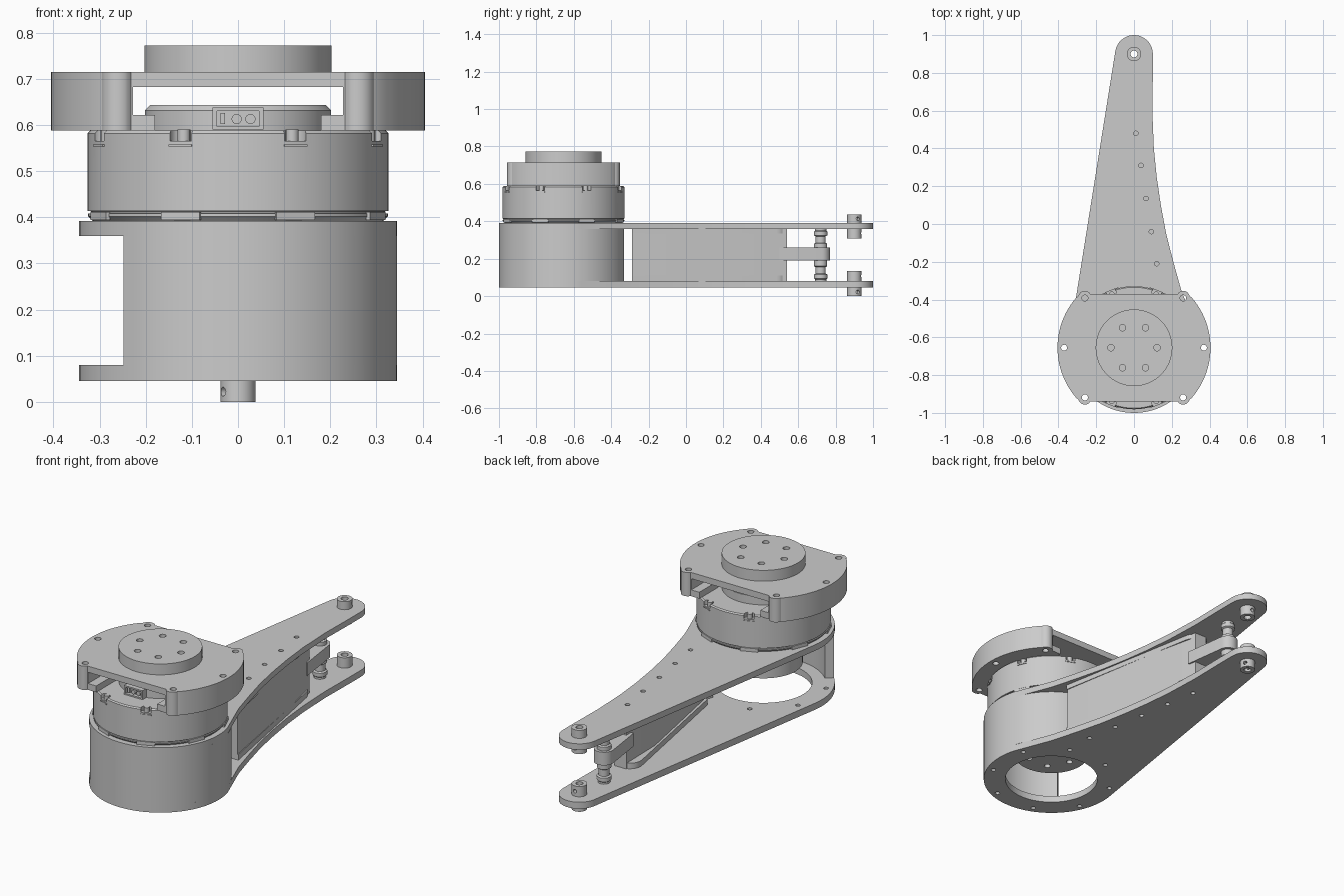
import bpy, bmesh
from math import sin, cos, pi, radians
from mathutils import Matrix, Vector

if "Cube" in bpy.data.objects:
    bpy.data.objects.remove(bpy.data.objects["Cube"])

CY = -0.655  # y of the motor axis


def arc(cx, cy, r, a0, a1, n):
    return [(cx + r * cos(radians(a0 + (a1 - a0) * i / n)),
             cy + r * sin(radians(a0 + (a1 - a0) * i / n))) for i in range(n + 1)]


def finish(name, bm):
    bmesh.ops.recalc_face_normals(bm, faces=bm.faces)
    me = bpy.data.meshes.new(name)
    bm.to_mesh(me)
    bm.free()
    ob = bpy.data.objects.new(name, me)
    bpy.context.collection.objects.link(ob)
    return ob


def prism(name, pts, z0, z1):
    bm = bmesh.new()
    f = bm.faces.new([bm.verts.new((x, y, z0)) for x, y in pts])
    r = bmesh.ops.extrude_face_region(bm, geom=[f])
    bmesh.ops.translate(bm, vec=(0, 0, z1 - z0),
                        verts=[v for v in r['geom'] if isinstance(v, bmesh.types.BMVert)])
    return finish(name, bm)


def box(name, x0, x1, y0, y1, z0, z1):
    return prism(name, [(x0, y0), (x1, y0), (x1, y1), (x0, y1)], z0, z1)


def cylinders(name, spots, z0, z1, seg=20):
    bm = bmesh.new()
    for x, y, r in spots:
        bmesh.ops.create_cone(bm, cap_ends=True, segments=seg, radius1=r, radius2=r, depth=z1 - z0,
                              matrix=Matrix.Translation((x, y, (z0 + z1) / 2)))
    return finish(name, bm)


def lathe(name, profile, x, y, seg=64):
    # profile of (radius, z), starting and ending on the axis
    bm = bmesh.new()
    vs = [bm.verts.new((x + r, y, z)) for r, z in profile]
    es = [bm.edges.new(p) for p in zip(vs, vs[1:])]
    bmesh.ops.spin(bm, geom=vs + es, cent=(x, y, 0), axis=(0, 0, 1), angle=2 * pi, steps=seg)
    bmesh.ops.remove_doubles(bm, verts=bm.verts, dist=1e-5)
    return finish(name, bm)


def rod(name, p, d, r, length, seg=16):
    bm = bmesh.new()
    rot = Vector(d).to_track_quat('Z', 'Y').to_matrix().to_4x4()
    bmesh.ops.create_cone(bm, cap_ends=True, segments=seg, radius1=r, radius2=r, depth=length,
                          matrix=Matrix.Translation(p) @ rot)
    return finish(name, bm)


def cut(ob, cutter):
    m = ob.modifiers.new("cut", 'BOOLEAN')
    m.operation, m.solver, m.object = 'DIFFERENCE', 'EXACT', cutter
    bpy.context.view_layer.objects.active = ob
    bpy.ops.object.modifier_apply(modifier=m.name)
    bpy.data.objects.remove(cutter)


def ring(r, n, size, start=0):
    return [(r * cos(radians(start) + 2 * pi * i / n), CY + r * sin(radians(start) + 2 * pi * i / n), size)
            for i in range(n)]


# Two arm plates, rounded at both ends with a curved right edge
outline = (arc(0, 0.9, 0.1, 0, 171, 18) + arc(0, CY, 0.345, 171, 376, 50)
           + [(0.25, -0.35), (0.208, -0.2), (0.17, -0.05), (0.142, 0.1), (0.12, 0.25),
              (0.105, 0.4), (0.097, 0.6), (0.1, 0.8)])
arm_screws = [(0.12, -0.21, 0.012), (0.092, -0.04, 0.012), (0.063, 0.135, 0.012),
              (0.037, 0.31, 0.012), (0.01, 0.48, 0.012)]
for name, z0, z1 in (("lower_plate", 0.045, 0.08), ("upper_plate", 0.36, 0.392)):
    plate = prism(name, outline, z0, z1)
    cut(plate, cylinders("cutter", arm_screws + ring(0.31, 8, 0.012, 22.5) + [(0, 0.9, 0.025)],
                         z0 - 0.05, z1 + 0.05))
    cut(plate, cylinders("cutter", [(0, CY, 0.235)], z0 - 0.05, z1 + 0.05, 64))

# Curved housing wall, open on the left
wall = arc(0, CY, 0.345, 224, 430, 50) + arc(0, CY, 0.3, 430, 224, 50)
prism("housing_wall", wall, 0.08, 0.36)

# Web between the plates, with rounded flanges and a tongue
prism("web", [(0.2, -0.29), (0.1, 0.29), (0.045, 0.54), (-0.025, 0.54), (-0.02, 0.29), (0.09, -0.29)],
      0.08, 0.36)
flange = arc(0.0, 0.475, 0.065, 8, 188, 16) + [(0.075, -0.29), (0.205, -0.29)]
prism("web_flange_lower", flange, 0.08, 0.11)
prism("web_flange_upper", flange, 0.335, 0.36)
prism("tongue", arc(-0.02, 0.72, 0.05, 8, 188, 16) + [(-0.04, 0.5), (0.06, 0.5)], 0.19, 0.26)

# Spool-shaped spacer through the tongue
half = [(0.035, 0.26), (0.035, 0.28), (0.027, 0.285), (0.027, 0.32), (0.036, 0.325), (0.036, 0.345),
        (0.03, 0.35), (0.03, 0.36), (0, 0.36)]
mirrored = [(r, 0.44 - z) for r, z in reversed(half)]
lathe("spacer", mirrored + half, -0.02, 0.72, 24)

# Hollow pins at the arm tip and under the hub, each with a side set-screw hole
for name, x, y, z0, z1, zs in (("lower_tip_pin", 0, 0.9, 0, 0.135, 0.022),
                               ("upper_tip_pin", 0, 0.9, 0.308, 0.435, 0.413),
                               ("hub_pin", 0.165, -0.62, 0.12, 0.195, 0.14)):
    pin = cylinders(name, [(x, y, 0.038)], z0, z1, 32)
    cut(pin, cylinders("cutter", [(x, y, 0.018)], z0 - 0.02, z1 + 0.02, 16))
    d = Vector((0.85, 0.5, 0))
    for sgn in (-1, 1):
        cut(pin, rod("cutter", Vector((x, y, zs)) + d * 0.035 * sgn, d, 0.01, 0.05))
    if name != "hub_pin":
        zc = 0.128 if zs < 0.2 else 0.318
        cut(pin, rod("cutter", (x, y + 0.04, 0.107 if zs < 0.2 else 0.336), (0, 1, 0), 0.01, 0.05))

# Drive hub hanging below the motor
hub = cylinders("drive_hub", [(0, CY, 0.19)], 0.19, 0.41, 64)
cut(hub, cylinders("cutter", ring(0.12, 6, 0.016), 0.15, 0.21))

# Motor body with notched top rim and bottom edge
motor = lathe("motor", [(0, 0.392), (0.315, 0.392), (0.325, 0.402), (0.325, 0.408), (0.319, 0.409),
                        (0.319, 0.413), (0.326, 0.414), (0.326, 0.582), (0.32, 0.588), (0, 0.588)], 0, CY, 96)
cut(motor, cylinders("cutter", ring(0.318, 8, 0.026, 22.5), 0.565, 0.62))
cylinders("motor_screws", ring(0.307, 8, 0.014, 22.5), 0.56, 0.59, 16)
for i in range(8):
    a = radians(22.5 + 45 * i)
    tab = box("motor_tab", -0.027, 0.027, -0.004, 0.004, 0.553, 0.558)
    tab.matrix_world = Matrix.Translation((0.325 * cos(a), CY + 0.325 * sin(a), 0)) @ Matrix.Rotation(a + pi / 2, 4, 'Z')
    foot = box("motor_foot", -0.045, 0.045, -0.006, 0.003, 0.394, 0.412)
    foot.matrix_world = Matrix.Translation((0.322 * cos(a), CY + 0.322 * sin(a), 0)) @ Matrix.Rotation(a + pi / 2, 4, 'Z')
lathe("motor_cap", [(0, 0.58), (0.202, 0.58), (0.202, 0.632), (0.19, 0.644), (0, 0.644)], 0, CY)

# Connector socket with two round contacts
socket = box("connector", -0.055, 0.055, -0.885, -0.8, 0.59, 0.638)
cut(socket, box("cutter", -0.045, 0.045, -0.9, -0.865, 0.597, 0.63))
for x in (-0.003, 0.027):
    rod("contact", (x, -0.868, 0.613), (0, 1, 0), 0.011, 0.025)
box("connector_key", -0.038, -0.028, -0.878, -0.86, 0.602, 0.626)

# Output bracket: flat-sided disc with corner lobes, tunnelled from front to back
q = arc(0, 0, 0.405, 0, 41, 12) + arc(0.26, 0.265, 0.036, 15, 125, 10) + [(0.232, 0.285)]
q += [(-x, y) for x, y in reversed(q)]
q += [(-x, -y) for x, y in q[1:-1]]
bracket = prism("output_bracket", [(x, y + CY) for x, y in q], 0.588, 0.715)
cut(bracket, box("cutter", -0.228, 0.228, -1.1, -0.2, 0.622, 0.682))
cut(bracket, box("cutter", -0.18, 0.18, -1.1, -0.2, 0.55, 0.65))
cut(bracket, cylinders("cutter", [(sx * 0.26, CY + sy * 0.263, 0.016) for sx in (-1, 1) for sy in (-1, 1)]
                       + [(-0.37, CY, 0.016), (0.37, CY, 0.016)], 0.5, 0.8))

# Output disc with six bolt holes
disc = cylinders("output_disc", [(0, CY, 0.203)], 0.71, 0.773, 64)
cut(disc, cylinders("cutter", ring(0.122, 6, 0.017), 0.735, 0.8))

# Smooth round faces, keep hard edges
bpy.ops.object.select_all(action='SELECT')
bpy.context.view_layer.objects.active = disc
bpy.ops.object.shade_smooth_by_angle(angle=radians(30))
